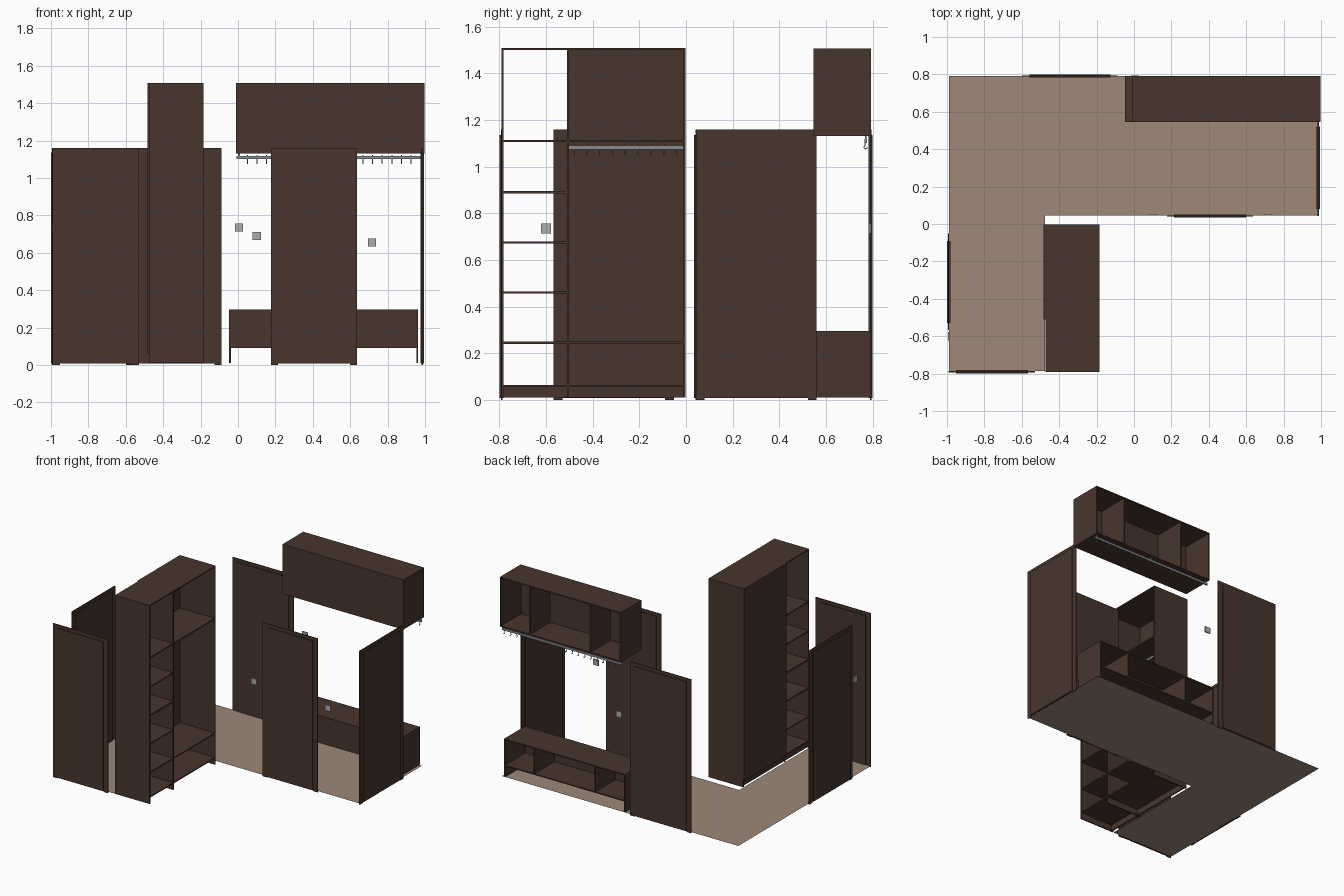
import bpy, bmesh, math

if "Cube" in bpy.data.objects:
    bpy.data.objects.remove(bpy.data.objects["Cube"])

def mat(name, c):
    m = bpy.data.materials.new(name)
    m.diffuse_color = (*c, 1)
    m.use_nodes = True
    m.node_tree.nodes["Principled BSDF"].inputs["Base Color"].default_value = m.diffuse_color
    return m

WOOD = mat("dark_wood", (0.065, 0.036, 0.026))
TILE = mat("floor_beige", (0.34, 0.25, 0.19))
STEEL = mat("steel", (0.25, 0.26, 0.28))
PLATE = mat("switch_grey", (0.42, 0.42, 0.42))

def boxes(name, spans, m):
    """One object made of boxes given as (x0, x1, y0, y1, z0, z1)."""
    bm = bmesh.new()
    for x0, x1, y0, y1, z0, z1 in spans:
        vs = bmesh.ops.create_cube(bm, size=1)["verts"]
        for v in vs:
            v.co.x = x0 if v.co.x < 0 else x1
            v.co.y = y0 if v.co.y < 0 else y1
            v.co.z = z0 if v.co.z < 0 else z1
    me = bpy.data.meshes.new(name)
    bm.to_mesh(me)
    bm.free()
    me.materials.append(m)
    ob = bpy.data.objects.new(name, me)
    bpy.context.collection.objects.link(ob)
    return ob

def tubes(name, paths, r, m):
    """Bevelled polyline curves."""
    cu = bpy.data.curves.new(name, "CURVE")
    cu.dimensions = "3D"
    cu.bevel_depth, cu.bevel_resolution, cu.use_fill_caps = r, 1, True
    for pts in paths:
        s = cu.splines.new("POLY")
        s.points.add(len(pts) - 1)
        for p, q in zip(s.points, pts):
            p.co = (*q, 1)
    cu.materials.append(m)
    ob = bpy.data.objects.new(name, cu)
    bpy.context.collection.objects.link(ob)

T = 0.009  # board thickness

# L-shaped floor
me = bpy.data.meshes.new("floor")
me.from_pydata([(-.99, -.785, .008), (-.475, -.785, .008), (-.475, .045, .008),
                (.983, .045, .008), (.983, .79, .008), (-.99, .79, .008)], [], [range(6)])
me.materials.append(TILE)
bpy.context.collection.objects.link(bpy.data.objects.new("floor", me))

# Doors: thick leaf plus thin casing around it
def door(name, axis, a0, a1, wall):
    def span(u0, u1, half, z0, z1):
        w = (wall - half, wall + half)
        return (u0, u1, *w, z0, z1) if axis == "x" else (*w, u0, u1, z0, z1)
    boxes(name + "_leaf", [span(a0, a1, .009, .008, 1.135)], WOOD)
    c = .038
    boxes(name + "_casing", [span(a0 - c, a0, .003, 0, 1.16), span(a1, a1 + c, .003, 0, 1.16),
                             span(a0, a1, .003, 1.135, 1.16)], WOOD)

door("back_door", "x", -.56, -.125, .791)
door("hall_door", "x", .215, .598, .043)
door("front_door", "x", -.953, -.567, -.79)
door("right_door", "y", .08, .522, .985)
door("left_door", "y", -.53, -.09, -.991)

# Wardrobe: open shelves at the front end, hanging bay behind a panel
X0, X1, Y0, YD, Y1 = -.474, -.185, -.79, -.51, -.003
boxes("wardrobe_sides", [(X0, X1, y, y + T, .01, 1.5) for y in (Y0, YD, Y1 - T)], WOOD)
boxes("wardrobe_top", [(X0, X1, Y0, Y1, 1.5, 1.508)], WOOD)
boxes("wardrobe_shelves", [(X0, X1, Y0 + T, YD, z - T / 2, z + T / 2)
                           for z in (.06, .245, .46, .675, .89, 1.11)], WOOD)
boxes("wardrobe_bay_shelves", [(X0, X1, YD + T, Y1 - T, z - T / 2, z + T / 2)
                               for z in (.06, .245, 1.11)], WOOD)
boxes("wardrobe_plinth", [(X0 + .012, X0 + .021, Y0, Y1, .01, .062)], WOOD)
boxes("wardrobe_door", [(X0 - T, X0, YD, Y1, .06, 1.508)], WOOD)

# Hanging rails and their hooks
def hook(x, y, z, along):
    pts = []
    for i in range(9):
        a = math.radians(100 - 280 * i / 8)
        pts.append((.007 * math.cos(a), .007 * math.sin(a)))
    pts = [(0, .018)] + [(p, q - .022) for p, q in pts[1:]]
    return [(x, y - p, z + q) if along == "x" else (x - p, y, z + q) for p, q in pts]

boxes("wardrobe_rail", [(-.335, -.325, YD + T, Y1 - T, 1.073, 1.09)], STEEL)
tubes("wardrobe_rail_hooks", [hook(-.33, -.48 + .055 * i, 1.08, "y") for i in range(9)], .0025, STEEL)
boxes("coat_rail", [(-.008, .995, .765, .775, 1.102, 1.118)], STEEL)
tubes("coat_hooks", [hook(.05 + .0515 * i, .77, 1.105, "x") for i in range(19)], .0025, STEEL)
boxes("coat_rail_brackets", [(x, x + .01, .767, .773, 1.11, 1.132) for x in (0, .49, .98)], STEEL)

# Back-open cabinets: shoe bench and wall cabinet
def cabinet(name, x0, x1, z0, z1, foot, divs):
    y0, y1 = .555, .792
    boxes(name + "_sides", [(x, x + T, y0, y1, foot, z1 - T) for x in (x0, x1 - T)], WOOD)
    boxes(name + "_top", [(x0, x1, y0, y1, z1 - T, z1)], WOOD)
    boxes(name + "_bottom", [(x0 + T, x1 - T, y0, y1, z0, z0 + T)], WOOD)
    boxes(name + "_dividers", [(x, x + T, y0, y1, z0 + T, z1 - T) for x in divs], WOOD)
    boxes(name + "_front", [(x0, x1, y0 - T, y0, z0, z1)], WOOD)

cabinet("bench", -.047, .963, .09, .296, .01, (.2, .71))
cabinet("wall_cabinet", -.01, .998, 1.132, 1.507, 1.132, (.24, .745))

# Switch plates
S = .022
for i, (x, y, z) in enumerate([(.005, .789, .735), (.1, .05, .69), (.717, .05, .655)]):
    boxes(f"switch_plate_{i + 1}", [(x - S, x + S, y - .004, y + .004, z - S, z + S)], PLATE)
boxes("switch_plate_4", [(-.994, -.986, -.6 - S, -.6 + S, .735 - S, .735 + S)], PLATE)
